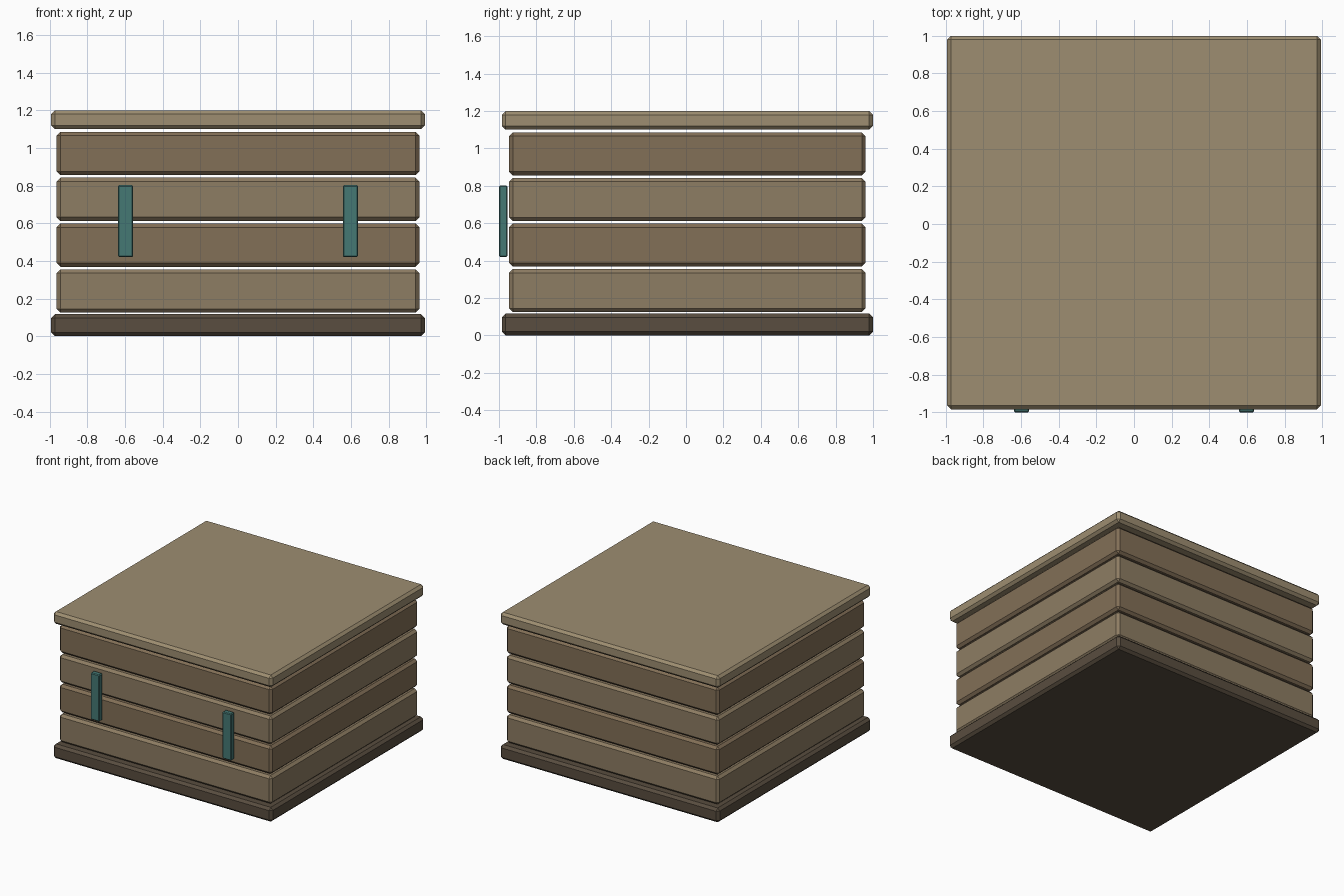
import bpy, bmesh
from mathutils import Vector

if "Cube" in bpy.data.objects:
    bpy.data.objects.remove(bpy.data.objects["Cube"])


def material(name, rgb):
    m = bpy.data.materials.new(name)
    m.diffuse_color = (*rgb, 1)
    m.use_nodes = True
    m.node_tree.nodes["Principled BSDF"].inputs["Base Color"].default_value = m.diffuse_color
    return m


def block(name, lo, hi, bevel, mat):
    """Chamfered box between two corners."""
    lo, hi = Vector(lo), Vector(hi)
    mid, size = (lo + hi) / 2, hi - lo
    bm = bmesh.new()
    bmesh.ops.create_cube(bm, size=1)
    bmesh.ops.scale(bm, vec=size, verts=bm.verts)
    bmesh.ops.bevel(bm, geom=bm.edges[:], offset=bevel, segments=1,
                    affect='EDGES', profile=0.5)
    mesh = bpy.data.meshes.new(name)
    bm.to_mesh(mesh)
    bm.free()
    mesh.materials.append(mat)
    ob = bpy.data.objects.new(name, mesh)
    ob.location = mid
    bpy.context.collection.objects.link(ob)
    return ob


dark = material("dark_wood", (0.10, 0.075, 0.05))
light = material("light_wood", (0.27, 0.205, 0.125))
brown = material("brown_wood", (0.225, 0.16, 0.095))
pale = material("pale_wood", (0.34, 0.27, 0.165))
teal = material("teal_metal", (0.06, 0.19, 0.175))

# Base and lid slabs
block("base", (-0.992, -0.985, 0), (0.992, 0.999, 0.117), 0.02, dark)
block("lid", (-0.992, -0.985, 1.1), (0.992, 0.999, 1.2), 0.02, pale)

# Four stacked planks with thin gaps, alternating tone
for i in range(4):
    z = 0.125 + i * 0.2435
    block(f"plank_layer_{i + 1}", (-0.963, -0.946, z), (0.963, 0.96, z + 0.23),
          0.02, brown if i % 2 else light)

# Pair of upright straps standing just off the front
for side, x in (("left", -0.597), ("right", 0.597)):
    block(f"{side}_strap", (x - 0.04, -1.0, 0.42), (x + 0.04, -0.955, 0.802),
          0.006, teal)
